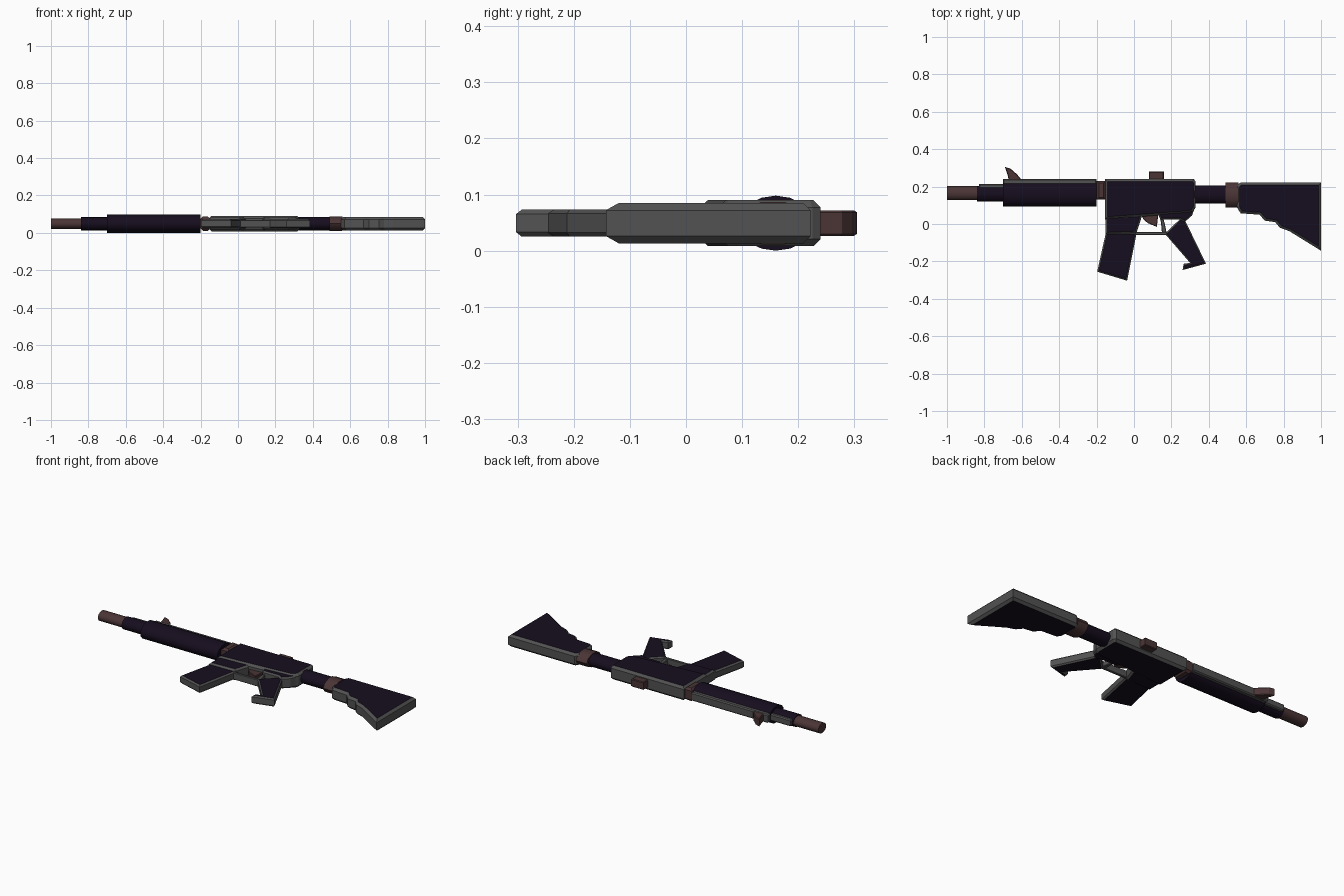
import bpy, bmesh, math

if "Cube" in bpy.data.objects:
    bpy.data.objects.remove(bpy.data.objects["Cube"])

MID = 0.049  # height of the mirror plane


def material(name, rgb):
    m = bpy.data.materials.new(name)
    m.diffuse_color = (*rgb, 1)
    m.use_nodes = True
    m.node_tree.nodes["Principled BSDF"].inputs["Base Color"].default_value = m.diffuse_color
    return m


GREY = material("edge_grey", (0.085, 0.085, 0.085))
DARK = material("dark_purple", (0.008, 0.004, 0.013))
BROWN = material("dull_brown", (0.07, 0.035, 0.037))


def finish(name, bm, mats):
    bmesh.ops.recalc_face_normals(bm, faces=bm.faces)
    me = bpy.data.meshes.new(name)
    bm.to_mesh(me)
    bm.free()
    for m in mats:
        me.materials.append(m)
    ob = bpy.data.objects.new(name, me)
    bpy.context.collection.objects.link(ob)
    return ob


def plate(name, outline, half, bevel=0.01, rim=GREY, side=DARK):
    """Flat profile with thickness, chamfered on both sides."""
    bm = bmesh.new()
    face = bm.faces.new([bm.verts.new((x, y, MID - half)) for x, y in outline])
    ext = bmesh.ops.extrude_face_region(bm, geom=[face], use_keep_orig=True)
    top = [v for v in ext["geom"] if isinstance(v, bmesh.types.BMVert)]
    bmesh.ops.translate(bm, verts=top, vec=(0, 0, 2 * half))
    bmesh.ops.recalc_face_normals(bm, faces=bm.faces)
    if bevel:
        edges = [e for e in bm.edges if abs(e.verts[0].co.z - e.verts[1].co.z) < 1e-6]
        bmesh.ops.bevel(bm, geom=edges, offset=bevel, segments=1,
                        affect='EDGES', clamp_overlap=True)
    bm.normal_update()
    for f in bm.faces:
        f.material_index = 1 if abs(f.normal.z) > 0.95 else 0
    return finish(name, bm, [rim, side])


def box(name, x0, x1, y0, y1, half, bevel=0.008, rim=GREY, side=DARK):
    return plate(name, [(x0, y0), (x1, y0), (x1, y1), (x0, y1)], half, bevel, rim, side)


def tube(name, x0, x1, yc, ry, rz, mat, sides=16):
    """Oval tube running along x."""
    bm = bmesh.new()
    rings = []
    for x in (x0, x1):
        rings.append([bm.verts.new((x, yc + ry * math.cos(a), MID + rz * math.sin(a)))
                      for a in (2 * math.pi * i / sides for i in range(sides))])
    for i in range(sides):
        j = (i + 1) % sides
        bm.faces.new((rings[0][i], rings[0][j], rings[1][j], rings[1][i])).smooth = True
    for r in rings:
        bm.faces.new(r)
    ob = finish(name, bm, [mat])
    bpy.context.view_layer.objects.active = ob
    ob.select_set(True)
    bpy.ops.object.shade_smooth_by_angle(angle=math.radians(40))
    ob.select_set(False)
    return ob


# Front tubes
tube("muzzle", -1.0, -0.83, 0.165, 0.037, 0.029, BROWN)
tube("barrel", -0.84, -0.69, 0.162, 0.042, 0.035, DARK)
tube("handguard", -0.7, -0.2, 0.16, 0.067, 0.049, DARK)

# Top strips
box("barrel_strip", -0.83, -0.69, 0.17, 0.214, 0.02, 0.006, side=GREY)
box("handguard_strip", -0.7, -0.2, 0.17, 0.24, 0.025, 0.006, side=GREY)

# Sights
plate("front_sight", [(-0.69, 0.305), (-0.66, 0.296), (-0.625, 0.265), (-0.6, 0.235),
                      (-0.67, 0.235), (-0.675, 0.26)], 0.023, 0.004, BROWN, BROWN)
box("rear_sight", 0.08, 0.16, 0.225, 0.28, 0.023, 0.004, BROWN, BROWN)

# Receiver
box("front_collar", -0.2, -0.15, 0.13, 0.23, 0.038, 0.012, BROWN, BROWN)
plate("receiver", [(-0.155, 0.025), (0.29, 0.058), (0.315, 0.065), (0.33, 0.09),
                   (0.33, 0.225), (0.32, 0.24), (-0.155, 0.24)], 0.041, 0.013)
plate("magazine_well", [(-0.152, 0.04), (-0.152, -0.055), (0.013, -0.048), (0.045, 0.05)],
      0.033, 0.01)
plate("receiver_rear", [(0.13, 0.05), (0.14, 0.025), (0.245, 0.025), (0.27, 0.01),
                        (0.31, 0.045), (0.325, 0.085), (0.29, 0.09), (0.13, 0.08)], 0.033, 0.008)

# Magazine and grip
plate("magazine", [(-0.15, -0.045), (-0.197, -0.255), (-0.037, -0.303), (0.015, -0.045)],
      0.024, 0.008)
plate("grip", [(0.25, 0.03), (0.275, 0.015), (0.385, -0.212), (0.26, -0.246),
               (0.265, -0.213), (0.3, -0.208), (0.165, -0.052)], 0.024, 0.007)

# Trigger and guard
box("trigger_guard", 0.0, 0.18, -0.058, -0.043, 0.021, 0.003, side=GREY)
plate("trigger_guard_rear", [(0.15, -0.055), (0.175, -0.05), (0.165, 0.0), (0.155, 0.035), (0.14, 0.035), (0.145, 0.0)],
      0.014, 0.003, side=GREY)
plate("trigger", [(0.04, 0.045), (0.13, 0.05), (0.122, -0.015), (0.075, 0.004), (0.05, 0.025)],
      0.012, 0.003, BROWN, BROWN)

# Stock
tube("stock_tube", 0.32, 0.51, 0.157, 0.048, 0.036, DARK)
tube("stock_collar", 0.49, 0.56, 0.155, 0.066, 0.04, BROWN, 10)
plate("stock", [(0.55, 0.09), (0.57, 0.057), (0.67, 0.05), (0.70, 0.018), (0.755, 0.01),
                (0.78, -0.02), (0.83, -0.038), (1.0, -0.143), (1.0, 0.222),
                (0.57, 0.222), (0.55, 0.205)], 0.036, 0.013)
